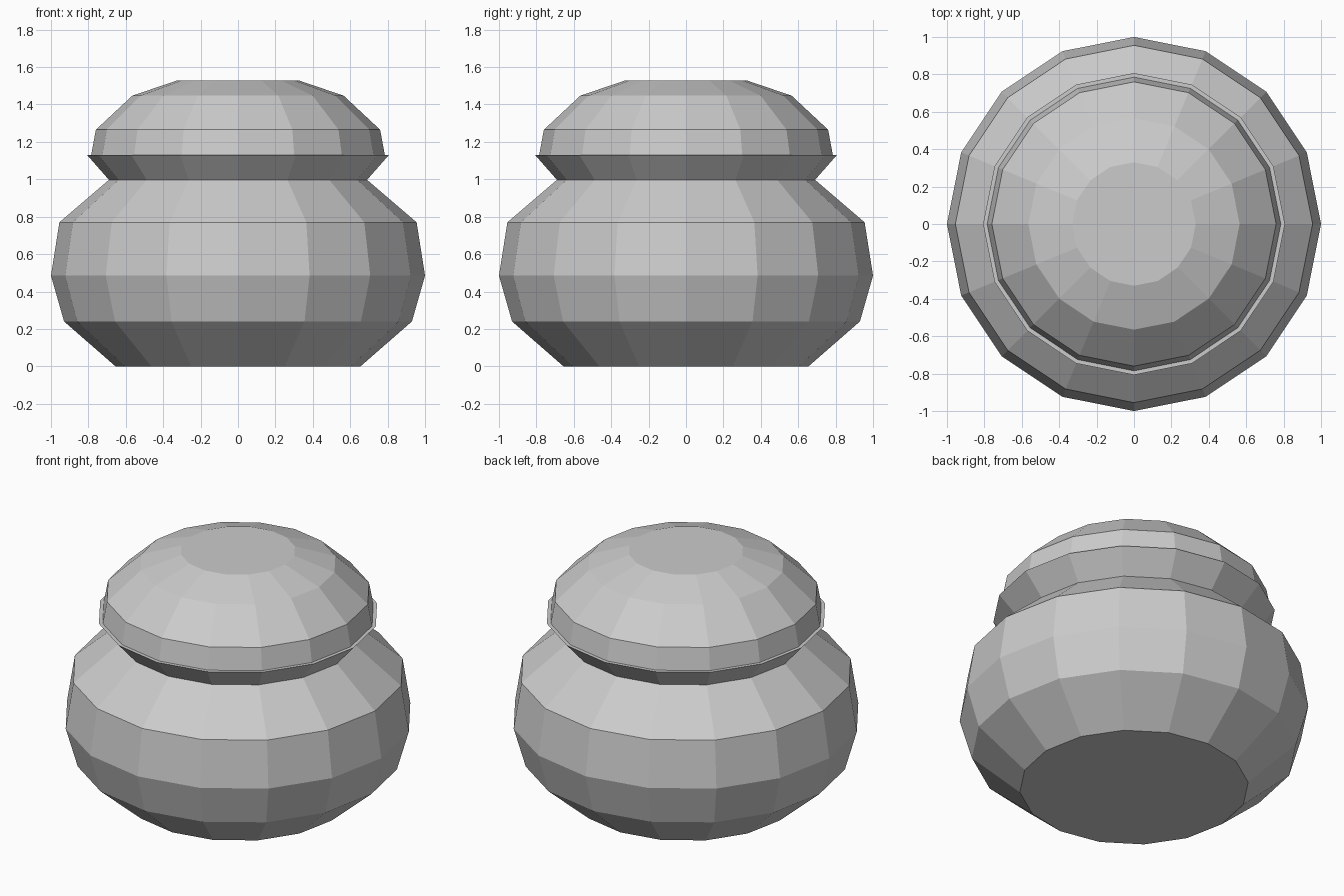
import bpy, bmesh
from math import cos, sin, tau

if "Cube" in bpy.data.objects:
    bpy.data.objects.remove(bpy.data.objects["Cube"])

SIDES = 16


def lathe(name, profile, cap_bottom=False, cap_top=False):
    """Revolve (radius, height) points around z with flat facets."""
    bm = bmesh.new()
    rings = [[bm.verts.new((r * cos(tau * i / SIDES), r * sin(tau * i / SIDES), z))
              for i in range(SIDES)] for r, z in profile]
    for low, high in zip(rings, rings[1:]):
        for i in range(SIDES):
            j = (i + 1) % SIDES
            bm.faces.new((low[i], low[j], high[j], high[i]))
    if cap_bottom:
        bm.faces.new(rings[0][::-1])
    if cap_top:
        bm.faces.new(rings[-1])
    mesh = bpy.data.meshes.new(name)
    bm.to_mesh(mesh)
    bm.free()
    obj = bpy.data.objects.new(name, mesh)
    bpy.context.collection.objects.link(obj)
    return obj


# Round pot body with a pinched neck, flared collar and thin flat rim
lathe("pot_body", [(0.655, 0), (0.93, 0.24), (1.0, 0.485), (0.955, 0.77),
                   (0.69, 0.997), (0.807, 1.13), (0.785, 1.13)], cap_bottom=True)

# Domed lid sitting on the rim
lathe("lid", [(0.785, 1.13), (0.76, 1.265), (0.565, 1.447), (0.33, 1.527)], cap_top=True)
